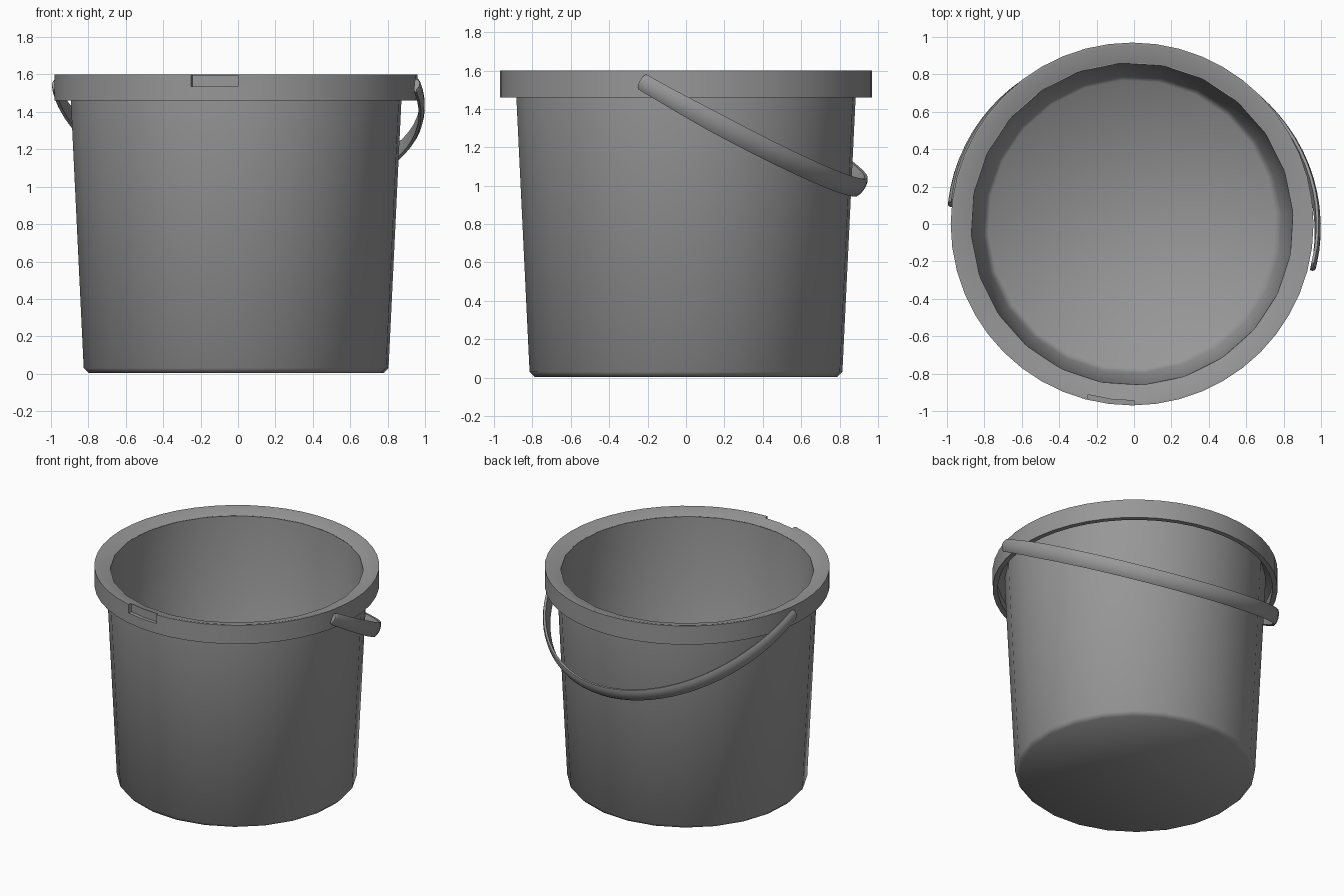
import bpy, bmesh
from math import sin, cos, radians, pi
from mathutils import Vector

if "Cube" in bpy.data.objects:
    bpy.data.objects.remove(bpy.data.objects["Cube"])

CX = -0.01  # bucket axis

plastic = bpy.data.materials.new("dark_grey_plastic")
plastic.diffuse_color = (0.31, 0.31, 0.31, 1)
plastic.use_nodes = True
plastic.node_tree.nodes["Principled BSDF"].inputs["Base Color"].default_value = plastic.diffuse_color


def finish(bm, name, angle):
    bmesh.ops.remove_doubles(bm, verts=bm.verts, dist=1e-5)
    bmesh.ops.recalc_face_normals(bm, faces=bm.faces)
    mesh = bpy.data.meshes.new(name)
    bm.to_mesh(mesh)
    bm.free()
    mesh.materials.append(plastic)
    ob = bpy.data.objects.new(name, mesh)
    bpy.context.collection.objects.link(ob)
    bpy.ops.object.select_all(action='DESELECT')
    ob.select_set(True)
    bpy.context.view_layer.objects.active = ob
    if angle:
        bpy.ops.object.shade_smooth_by_angle(angle=radians(angle))
    return ob


def loft(bm, rings, closed):
    """Quads between rings of points; each ring is a closed cross-section."""
    rows = [[bm.verts.new(p) for p in ring] for ring in rings]
    n = len(rows[0])
    count = len(rows) if closed else len(rows) - 1
    for i in range(count):
        a, b = rows[i], rows[(i + 1) % len(rows)]
        for j in range(n):
            k = (j + 1) % n
            bm.faces.new((a[j], a[k], b[k], b[j]))
    if not closed:
        bm.faces.new(rows[0])
        bm.faces.new(rows[-1])


def circle(r, z, n, offset=0.0):
    return [(CX + r * cos(offset + 2 * pi * i / n),
             r * sin(offset + 2 * pi * i / n), z) for i in range(n)]


# bucket wall: thin tapered shell, 24 sides, outer base to inner floor
bm = bmesh.new()
shell = [(0.79, 0.003), (0.817, 0.03), (0.886, 1.46), (0.888, 1.565),
         (0.862, 1.57), (0.80, 0.06), (0.77, 0.025)]
loft(bm, [circle(r, z, 24, radians(4)) for r, z in shell], False)
finish(bm, "bucket_wall", 60)

# rim collar: overhanging skirt with a top sloping inward
bm = bmesh.new()
collar = [(0.97, 1.46), (0.97, 1.60), (0.955, 1.60), (0.862, 1.57),
          (0.875, 1.55), (0.935, 1.52), (0.935, 1.46)]
loft(bm, [circle(r, z, 48) for r, z in collar], True)
rim = finish(bm, "rim_collar", 0)

# shallow notch in the front of the rim
bm = bmesh.new()
rings = []
for a in (-105, -97.5, -90):
    c, s = cos(radians(a)), sin(radians(a))
    rings.append([(CX + 0.01 + r * c, r * s, z) for r, z in
                  ((0.945, 1.535), (1.05, 1.535), (1.05, 1.7), (0.945, 1.7))])
loft(bm, rings, False)
cutter = finish(bm, "notch_cutter", 0)
cutter.hide_render = True
cutter.hide_set(True)
mod = rim.modifiers.new("notch", 'BOOLEAN')
mod.operation = 'DIFFERENCE'
mod.solver = 'EXACT'
mod.object = cutter
bpy.context.view_layer.objects.active = rim
rim.select_set(True)
bpy.ops.object.modifier_apply(modifier=mod.name)
bpy.ops.object.shade_smooth_by_angle(angle=radians(30))

# handle: flat strap swung down behind, turned slightly about the bucket axis
turn = radians(-10)
e = Vector((cos(turn), sin(turn), 0))
n = Vector((-sin(turn), cos(turn), 0))
slope = 0.565
up = (n * slope + Vector((0, 0, 1))).normalized()
section = [(-0.012, -0.047), (0.002, -0.053), (0.013, -0.032), (0.017, 0),
           (0.013, 0.032), (0.002, 0.053), (-0.012, 0.047)]
start, steps = radians(-2.8), 40
rings = []
for i in range(-2, steps + 3):
    t = start + (pi - 2 * start) * min(max(i, 0), steps) / steps
    # rounded strap ends
    over = max(-i, i - steps, 0)
    width = (1, 0.8, 0.55)[over]
    if over == 0:
        width = 0.85 + 0.15 * min(1, 3 * sin(max(t, 0)) if t < pi else 0)
    t += (-1 if i < 0 else 1) * (0, 0.016, 0.024)[over]
    x, y = 0.984 * cos(t), 0.917 * sin(t)
    centre = e * x + n * y + Vector((0, 0, 1.54 - slope * (y + 0.056)))
    out = e * cos(t) + n * sin(t)
    out = (out - up * out.dot(up)).normalized()
    rings.append([centre + out * u + up * (v * width) for u, v in section])
bm = bmesh.new()
loft(bm, rings, False)
finish(bm, "handle", 40)
